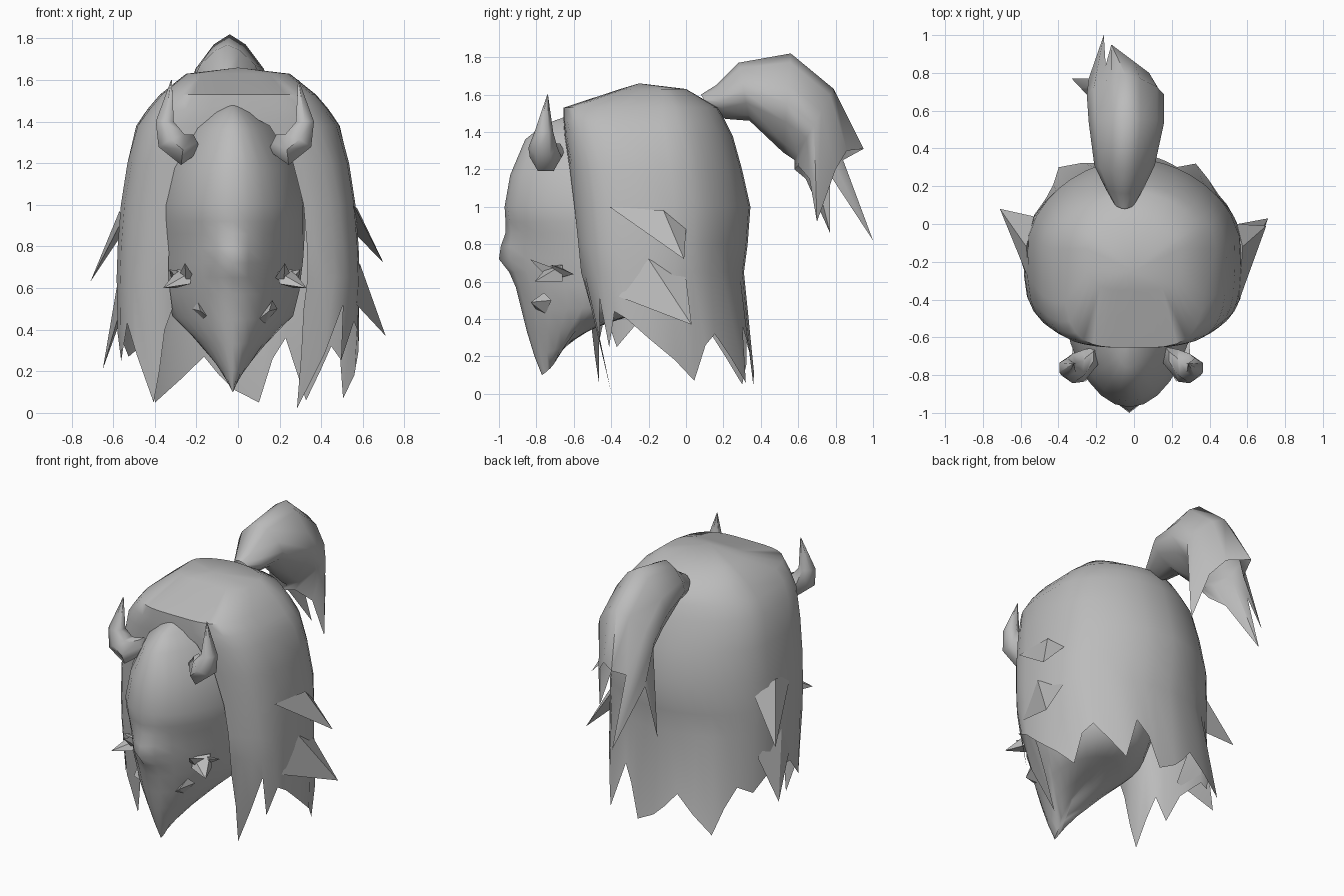
import bpy, math
from math import sin, cos, radians, pi
from mathutils import Vector

if "Cube" in bpy.data.objects:
    bpy.data.objects.remove(bpy.data.objects["Cube"])

grey = bpy.data.materials.new("stone_grey")
grey.diffuse_color = (0.5, 0.5, 0.5, 1)
grey.use_nodes = True
grey.node_tree.nodes["Principled BSDF"].inputs["Base Color"].default_value = grey.diffuse_color


def make(name, verts, faces, angle=50):
    me = bpy.data.meshes.new(name)
    me.from_pydata([tuple(v) for v in verts], [], faces)
    me.validate()
    me.materials.append(grey)
    ob = bpy.data.objects.new(name, me)
    bpy.context.collection.objects.link(ob)
    bpy.ops.object.select_all(action='DESELECT')
    ob.select_set(True)
    bpy.context.view_layer.objects.active = ob
    bpy.ops.object.mode_set(mode='EDIT')
    bpy.ops.mesh.select_all(action='SELECT')
    bpy.ops.mesh.remove_doubles(threshold=0.0005)
    bpy.ops.mesh.normals_make_consistent(inside=False)
    bpy.ops.object.mode_set(mode='OBJECT')
    bpy.ops.object.shade_smooth_by_angle(angle=radians(angle))
    return ob


def loft(name, rings, closed=True, caps=False, angle=50):
    n = len(rings[0])
    verts = [p for r in rings for p in r]
    faces = []
    for i in range(len(rings) - 1):
        for j in range(n if closed else n - 1):
            k = (j + 1) % n
            faces.append((i*n + j, i*n + k, (i+1)*n + k, (i+1)*n + j))
    if caps:
        faces += [tuple(range(n)), tuple(range((len(rings)-1)*n, len(rings)*n))]
    return make(name, verts, faces, angle)


def spike(name, base, tip):
    n = len(base)
    faces = [(i, (i+1) % n, n) for i in range(n)] + [tuple(range(n))]
    return make(name, base + [tip], faces, 30)


def spow(v, e):
    return math.copysign(abs(v)**e, v)


# head: tilted rings (front y, front z, back y, back z, half width, nose push)
CX = -0.025
head_rows = [(-.62, 1.49, -.5, 1.5, .02, 0), (-.76, 1.44, -.3, 1.46, .1, 0),
             (-.86, 1.36, -.05, 1.4, .2, 0), (-.94, 1.17, .1, 1.2, .31, 0),
             (-.97, 1.0, .1, 1.0, .345, 0), (-.955, .92, .1, .92, .345, .01),
             (-.94, .86, .1, .86, .345, .025), (-.935, .79, .08, .8, .342, .055),
             (-.93, .72, .05, .75, .338, .07), (-.93, .65, .02, .69, .33, .015),
             (-.91, .57, 0, .6, .32, 0), (-.88, .45, -.06, .48, .29, 0),
             (-.85, .33, -.25, .43, .2, 0), (-.81, .2, -.45, .37, .1, 0),
             (-.77, .1, -.61, .31, .015, 0)]
rings = []
for yf, zf, yb, zb, hw, nose in head_rows:
    ring = []
    pointy = 1.2 + .7*min(1, max(0, (.9 - zf)/.3))  # jaw narrows to a wedge
    for j in range(28):
        a = 2*pi*j/28
        c = cos(a)
        f = (1 - (c**pointy if c > 0 else c))/2
        push = nose if j == 0 else nose*.45 if j in (1, 27) else 0
        ring.append((CX + hw*sin(a), yf + (yb-yf)*f - push, zf + (zb-zf)*(1-c)/2))
    rings.append(ring)
loft("head", rings, caps=True, angle=55)


# hair shell: boxy at the front, round behind, open at the face, with a jagged hem
def foot(t, hw, yf, yb):
    s, c = sin(radians(t)), cos(radians(t))
    e = .52 if c > 0 else 1.08
    return hw*spow(s, e), -.13 + ((yf+.13) if c > 0 else (yb+.13))*abs(c)**e


T0 = 20
hem_right = [(20, .5, .95), (25, .28, .82), (30, .02, .7), (40, .28, .9), (50, .52, 1),
             (58, .25, .93), (68, .44, 1), (78, .4, 1), (88, .3, 1), (100, .18, .98),
             (114, .07, .96), (121, .26, 1), (128, .32, 1), (138, .2, 1.05), (148, .06, 1.12),
             (155, .36, 1), (162, .26, 1.02), (169, .05, 1.04)]
hem_left = [(178, .11, 1.03), (170, .18, 1.02), (162, .27, 1), (152, .16, 1.08), (142, .05, 1.16),
            (134, .2, 1.05), (125, .32, 1), (114, .27, 1), (100, .38, 1), (84, .38, 1),
            (70, .25, 1), (58, .43, 1), (48, .28, .98), (38, .05, .9), (31, .2, .92),
            (25, .4, .95), (20, .5, .95)]
cols = [(1, h) for h in hem_right] + [(-1, h) for h in hem_left]
# (z, half width, front y, back y, opening angle)
hair_rows = [(1.66, 0, -.25, -.25, 0), (1.63, .25, -.35, .0, 0), (1.53, .375, -.655, .17, 0),
             (1.46, .435, -.655, .21, 0), (1.38, .49, -.65, .25, 6), (1.2, .535, -.63, .3, 15),
             (1.0, .565, -.61, .345, 19), (.8, .58, -.59, .33, 20), (.65, .585, -.575, .31, 20)]
rings = []
for z, hw, yf, yb, t0 in hair_rows:
    ring = []
    for side, (t, _, _) in cols:
        u = (t - T0)/(180 - T0)
        x, y = foot(side*(t0 + (180 - t0)*u), hw, yf, yb)
        ring.append((x, y, z) if hw else (0, -.25, z))
    rings.append(ring)
hem = []
for side, (t, z, k) in cols:
    x, y = foot(side*t, .58, -.55, .35)
    hem.append((x*k, -.13 + (y+.13)*k, z))
loft("hair", rings + [hem], closed=False, angle=50)

# loose locks flaring off the sides
locks = [[(.555, -.41, 1.0), (.575, -.12, .98), (.545, 0, .88), (.70, -.01, .72)],
         [(.57, -.36, .52), (.585, -.2, .72), (.55, .0, .62), (.71, .03, .37)],
         [(-.555, -.3, .93), (-.57, -.12, .97), (-.53, .04, .9), (-.71, .08, .63)],
         [(-.57, -.28, .48), (-.575, -.18, .65), (-.545, .03, .5), (-.65, -.04, .21)]]
for i, pts in enumerate(locks):
    spike("hair_lock_%d" % i, pts[:3], pts[3])

# ponytail: rings (centre x, half width, top y, top z, bottom y, bottom z), then ragged tips
tail_rows = [(-.05, .05, .08, 1.6, .12, 1.53), (-.05, .1, .16, 1.65, .21, 1.47),
             (-.05, .16, .28, 1.77, .34, 1.46), (-.04, .2, .56, 1.82, .52, 1.29),
             (-.045, .205, .79, 1.63, .58, 1.25)]
rings = []
for cx, hw, yt, zt, yb, zb in tail_rows:
    ring = []
    for j in range(12):
        a = j*pi/6
        f = (1 - spow(cos(a), 1.4))/2
        ring.append((cx + hw*spow(sin(a), 1.4), yt + (yb-yt)*f, zt + (zb-zt)*f))
    rings.append(ring)
rings.append([(-.12, .95, 1.31), (.0, .86, 1.3), (.08, .8, 1.2), (.14, .7, .92),
              (.08, .66, 1.15), (0, .6, 1.22), (-.1, .58, 1.2), (-.18, .64, 1.15),
              (-.33, .77, .86), (-.24, .77, 1.17), (-.16, 1.0, .82), (-.15, .84, 1.25)])
loft("ponytail", rings, angle=55)

# horns and cheek spikes, mirrored about the face
MX = -.015
horn_path = [((.165, -.7, 1.3), .05), ((.235, -.75, 1.265), .085), ((.295, -.765, 1.315), .078),
             ((.322, -.76, 1.4), .05), ((.29, -.74, 1.6), .002)]
cheek = [("cheek_spike", [(.19, -.74, .68), (.2, -.77, .62), (.27, -.66, .6), (.26, -.66, .69)],
          (.33, -.81, .6)),
         ("cheek_barb", [(.18, -.76, .65), (.22, -.74, .62), (.25, -.7, .67)], (.225, -.835, .72)),
         ("cheek_thorn", [(.25, -.68, .68), (.29, -.6, .64), (.24, -.68, .62)], (.3, -.72, .69)),
         ("jaw_spike", [(.1, -.8, .45), (.13, -.75, .43), (.19, -.72, .5), (.165, -.76, .54)],
          (.15, -.83, .49))]
for label, s in (("right", 1), ("left", -1)):
    def flip(p):
        return (p[0] if s > 0 else 2*MX - p[0], p[1], p[2])
    rings = []
    last = len(horn_path) - 1
    for i, (p, r) in enumerate(horn_path):
        d = Vector(horn_path[min(i+1, last)][0]) - Vector(horn_path[max(i-1, 0)][0])
        v = Vector((0, 1, 0))
        w = d.cross(v).normalized()
        rings.append([flip(Vector(p) + (v*cos(j*pi/3) + w*sin(j*pi/3))*r) for j in range(6)])
    loft("horn_" + label, rings, caps=True, angle=60)
    for name, base, tip in cheek:
        spike(name + "_" + label, [flip(p) for p in base], flip(tip))
